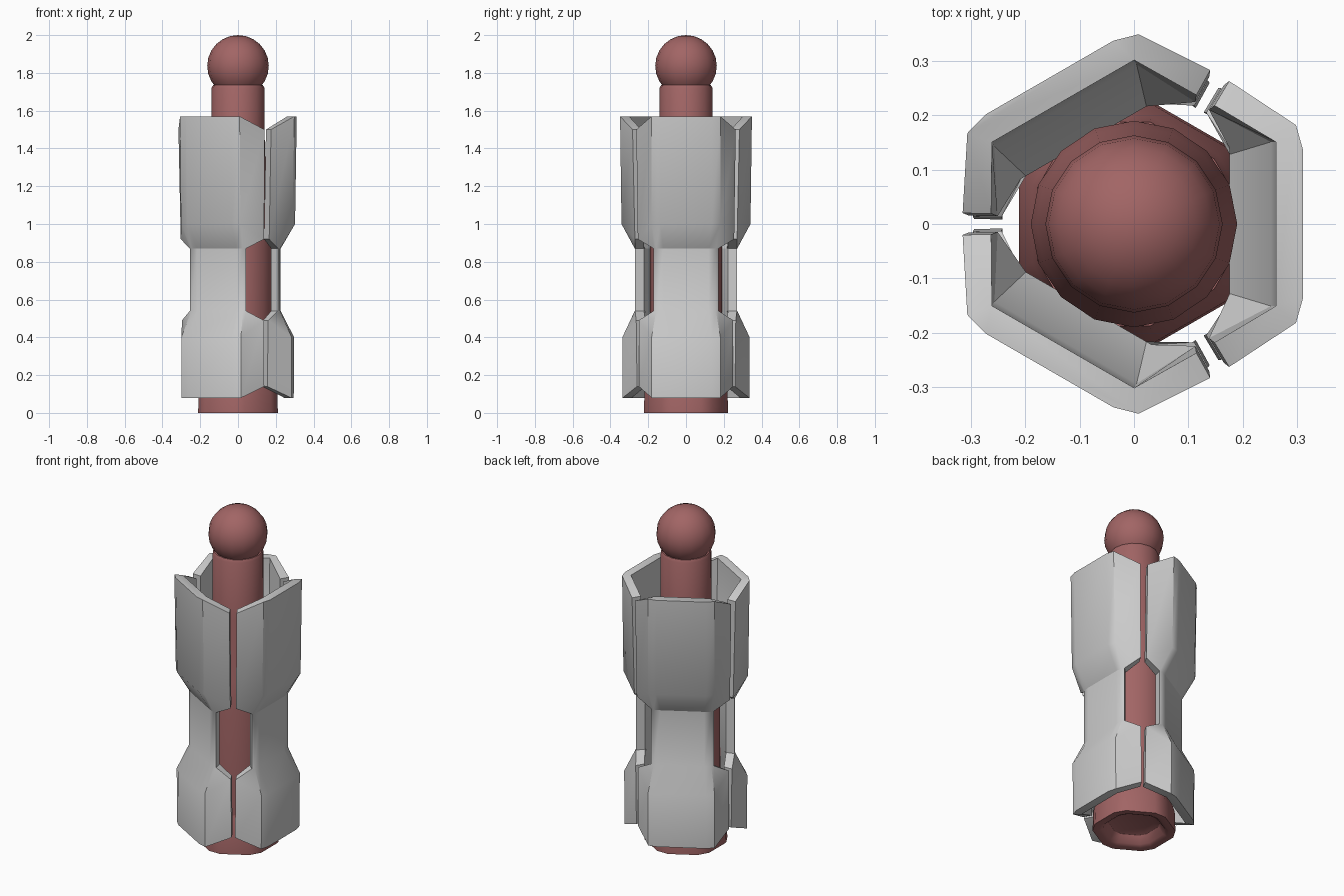
import bpy, bmesh, math
from mathutils import Matrix

if "Cube" in bpy.data.objects:
    bpy.data.objects.remove(bpy.data.objects["Cube"])


def finish(name, bm, mat=None, angle=30):
    bmesh.ops.recalc_face_normals(bm, faces=bm.faces[:])
    me = bpy.data.meshes.new(name)
    bm.to_mesh(me)
    bm.free()
    ob = bpy.data.objects.new(name, me)
    bpy.context.collection.objects.link(ob)
    if mat:
        me.materials.append(mat)
    bpy.ops.object.select_all(action='DESELECT')
    ob.select_set(True)
    bpy.context.view_layer.objects.active = ob
    bpy.ops.object.shade_smooth_by_angle(angle=math.radians(angle))
    return ob


def loft(name, angles, profile, mat, angle=30):
    """Stack rings of (radius, z) over the given angles, capped at both ends."""
    bm = bmesh.new()
    rings = [[bm.verts.new((r * math.cos(a), r * math.sin(a), z)) for a in angles]
             for r, z in profile]
    n = len(angles)
    for lo, hi in zip(rings, rings[1:]):
        for i in range(n):
            j = (i + 1) % n
            bm.faces.new((lo[i], lo[j], hi[j], hi[i]))
    bm.faces.new(rings[0])
    bm.faces.new(rings[-1])
    return finish(name, bm, mat, angle)


red = bpy.data.materials.new("dull_red")
red.diffuse_color = (0.36, 0.13, 0.13, 1)
red.use_nodes = True
red.node_tree.nodes["Principled BSDF"].inputs["Base Color"].default_value = red.diffuse_color

# Hexagonal foot with cut corners and a hollow underside
hexa = [math.radians(60 * k + s * 20.9) for k in range(6) for s in (-1, 1)]
loft("foot", hexa, [(.11, .06), (.14, .05), (.17, .01), (.19, 0), (.226, 0),
                    (.222, .12), (.20, .2), (.19, .26)], red)

# Round core stem and neck
circle = [math.tau * i / 16 for i in range(16)]
loft("core_stem", circle, [(.185, .2), (.19, .3), (.19, .92), (.18, 1.02),
                           (.142, 1.38), (.14, 1.72), (.132, 1.735), (.10, 1.735)], red)

# Ball on top, cut flat at the neck
bm = bmesh.new()
bmesh.ops.create_uvsphere(bm, u_segments=16, v_segments=12, radius=.163,
                          matrix=Matrix.Translation((0, 0, 1.837)))
cut = bmesh.ops.bisect_plane(bm, geom=bm.verts[:] + bm.edges[:] + bm.faces[:],
                             plane_co=(0, 0, 1.73), plane_no=(0, 0, -1), clear_outer=True)
bmesh.ops.holes_fill(bm, edges=[e for e in bm.edges if e.is_boundary])
finish("ball_top", bm, red, 40)

# Rows of a shell plate: face distance, face z, flap end (x, y, z)
ROWS = [(.295, .08, .155, .250, .14),
        (.297, .40, .160, .250, .49),
        (.226, .54, .212, .172, .54),
        (.226, .87, .212, .172, .87),
        (.302, 1.0, .165, .255, .92),
        (.311, 1.57, .175, .263, 1.5)]


def plate_ring(a, z, ex, ey, ez):
    """Closed cross-section: outer face, flap, then back along the inside."""
    waist = ey < .2
    c, i = (.158, .128) if waist else (.182, .151)
    half_out = [(a, .136, z), (a - .013 if not waist else a - .004, c, z), (ex, ey, ez)]
    half_in = [(ex - .027 if not waist else .176, ey - .045 if not waist else .139, ez),
               (a - .05, i, z)]
    if waist:
        half_out[0] = (a, .12, z)
    right = half_out + half_in
    return right + [(x, -y, h) for x, y, h in reversed(right)]


# Three identical shell plates round the core
for k in range(3):
    bm = bmesh.new()
    rings = [[bm.verts.new(p) for p in plate_ring(*row)] for row in ROWS]
    n = len(rings[0])
    for lo, hi in zip(rings, rings[1:]):
        for i in range(n):
            j = (i + 1) % n
            bm.faces.new((lo[i], lo[j], hi[j], hi[i]))
    for r in (rings[0], rings[-1]):
        bm.faces.new((r[0], r[1], r[4], r[5], r[8], r[9]))
        bm.faces.new((r[1], r[2], r[3], r[4]))
        bm.faces.new((r[5], r[6], r[7], r[8]))
    bmesh.ops.rotate(bm, verts=bm.verts[:], cent=(0, 0, 0),
                     matrix=Matrix.Rotation(math.radians(120 * k), 3, 'Z'))
    finish(f"shell_plate_{k + 1}", bm, None, 30)
